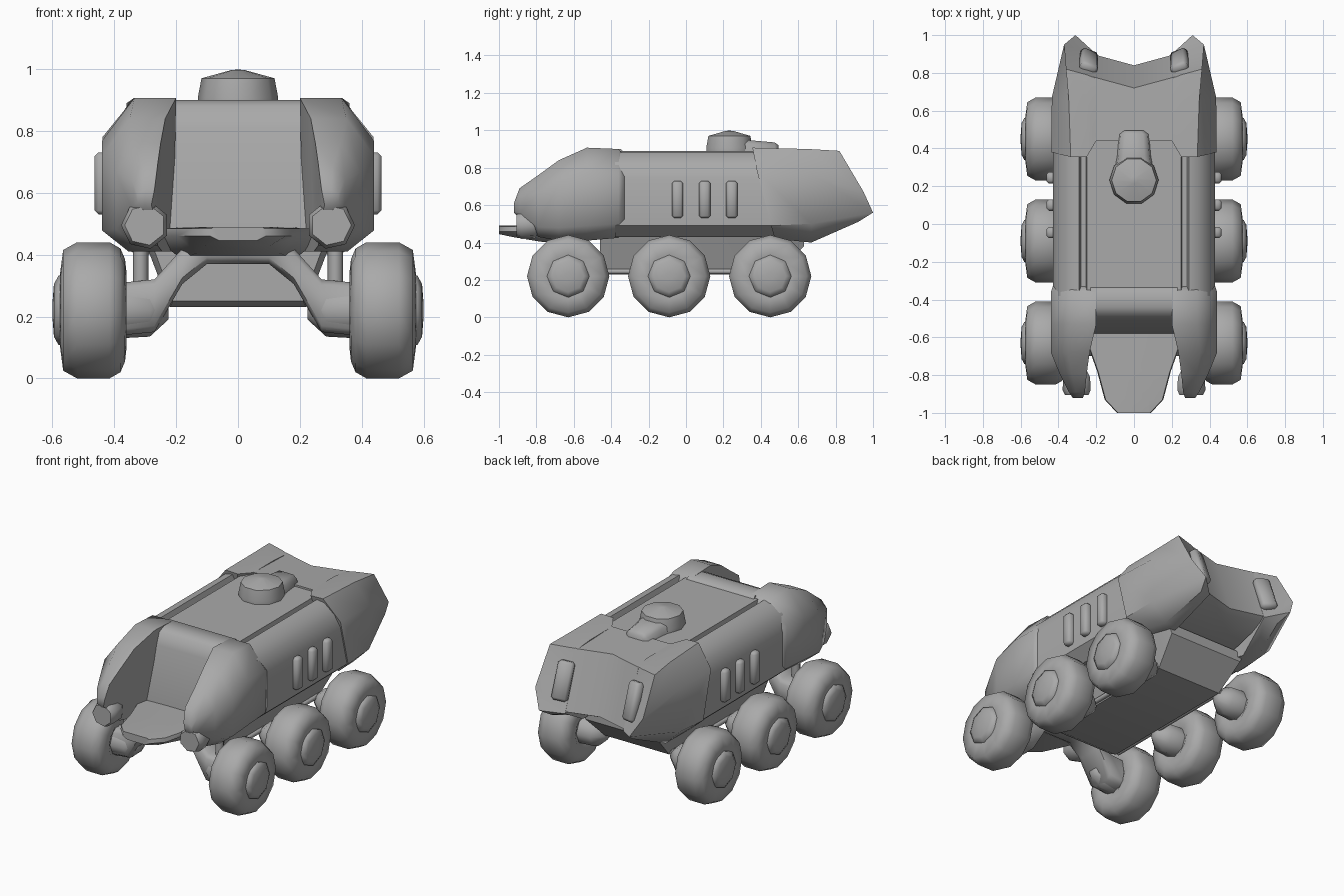
import bpy, bmesh, math
from mathutils import Matrix, Vector

old = bpy.data.objects.get("Cube")
if old:
    bpy.data.objects.remove(old, do_unlink=True)

GREY = (0.4, 0.4, 0.4, 1)
grey = bpy.data.materials.new("plain_grey")
grey.use_nodes = True
grey.diffuse_color = GREY
grey.node_tree.nodes["Principled BSDF"].inputs["Base Color"].default_value = GREY


def finish(name, bm, mirror=False, angle=60):
    """Turn a bmesh into a shaded object, optionally mirrored across x."""
    bmesh.ops.recalc_face_normals(bm, faces=bm.faces[:])
    mesh = bpy.data.meshes.new(name)
    bm.to_mesh(mesh)
    bm.free()
    mesh.materials.append(grey)
    obj = bpy.data.objects.new(name, mesh)
    bpy.context.collection.objects.link(obj)
    if mirror:
        obj.modifiers.new("mirror", 'MIRROR')
    bpy.ops.object.select_all(action='DESELECT')
    obj.select_set(True)
    bpy.context.view_layer.objects.active = obj
    bpy.ops.object.shade_smooth_by_angle(angle=math.radians(angle))
    return obj


def loft(name, rings, mirror=False, angle=60):
    """Skin closed rings of equal length and cap both ends."""
    bm = bmesh.new()
    loops = [[bm.verts.new(p) for p in ring] for ring in rings]
    n = len(loops[0])
    for a, b in zip(loops, loops[1:]):
        for i in range(n):
            j = (i + 1) % n
            bm.faces.new((a[i], a[j], b[j], b[i]))
    caps = [bm.faces.new(loops[0]), bm.faces.new(loops[-1])]
    bmesh.ops.triangulate(bm, faces=caps)
    return finish(name, bm, mirror, angle)


def lathe(name, profile, origin, axis, sides, mirror=False, angle=60):
    """Turn a (radius, distance) profile around an axis through origin."""
    turn = Vector(axis).to_track_quat('Z', 'Y').to_matrix()
    steps = [2 * math.pi * k / sides for k in range(sides)]
    rings = [[Vector(origin) + turn @ Vector((r * math.cos(t), r * math.sin(t), d))
              for t in steps] for r, d in profile]
    return loft(name, rings, mirror, angle)


def along(name, half, y0, y1):
    """Prism of half an (x, z) outline, completed by symmetry, along y."""
    full = half + [(-x, z) for x, z in reversed(half)]
    return loft(name, [[(x, y, z) for x, z in full] for y in (y0, y1)], angle=40)


def bevel_box(name, size, matrix, bevel):
    bm = bmesh.new()
    bmesh.ops.create_cube(bm, size=1, matrix=Matrix.Diagonal((*size, 1)))
    bmesh.ops.bevel(bm, geom=bm.edges[:], offset=bevel, segments=1, affect='EDGES')
    bmesh.ops.transform(bm, matrix=matrix, verts=bm.verts[:])
    return finish(name, bm, mirror=True)


# Main hull with a groove each side of the roof deck
along("hull", [(.25, .885), (.255, .86), (.28, .86), (.29, .89), (.34, .88),
               (.40, .82), (.43, .74), (.43, .49), (.36, .43)], -.38, .52)

# Lower chassis tub
loft("chassis", [[(-a, y, .44), (a, y, .44), (b, y, z), (-b, y, z)]
                 for y, a, b, z in ((-.46, .28, .21, .25), (-.42, .30, .22, .23),
                                    (.48, .30, .22, .23), (.63, .28, .25, .38))], angle=35)

# Rounded roof bar running down into the windshield
loft("windshield", [[(x, y, z) for y, z in (
    (-.33, .88), (-.35, .90), (-.44, .90), (-.485, .88), (-.51, .81),
    (-.58, .49), (-.58, .42), (-.33, .42))] for x in (-.23, .23)])

# Hood plate
loft("hood", [[(-w, y, .485), (-.08, y, .49), (.08, y, .49), (w, y, .485),
               (w + .005, y, .46), (w * .7, y, low), (-w * .7, y, low), (-w - .005, y, .46)]
              for y, w, low in ((-.56, .27, .39), (-.64, .24, .39), (-.78, .19, .405),
                                (-.93, .15, .43), (-1.0, .085, .445))])


# Front pods
def pod_ring(y, inner, outer, top, low):
    w, h = outer - inner, top - low
    return [(inner, y, top), (outer - .44 * w, y, top), (outer, y, top - .28 * h),
            (outer, y, low + .16 * h), (outer - .42 * w, y, low), (inner + .01, y, low)]


loft("front_pod", [pod_ring(*s) for s in (
    (-.33, .21, .43, .86, .46), (-.36, .20, .44, .90, .425), (-.53, .20, .44, .907, .41),
    (-.68, .235, .44, .84, .41), (-.79, .25, .395, .76, .43),
    (-.89, .26, .345, .69, .53), (-.92, .27, .325, .61, .56))], mirror=True)

# Headlights
lathe("headlight", [(.04, -.04), (.075, .02), (.078, .09), (.066, .115)],
      (.30, -.79, .495), (0, -1, 0), 7, mirror=True)

# Rear shell: side pods and the folded tail panel between them
loft("rear_pod", [
    [(.20, .44, .895), (.25, .355, .905), (.335, .355, .907), (.438, .38, .78),
     (.438, .455, .49), (.36, .475, .42), (.20, .475, .42)],
    [(.20, .65, .895), (.25, .65, .90), (.345, .65, .90), (.435, .67, .77),
     (.43, .67, .50), (.33, .67, .40), (.24, .67, .40)],
    [(.20, .77, .885), (.25, .79, .887), (.36, .82, .89), (.37, .95, .67),
     (.31, 1.0, .56), (.28, .92, .51), (.20, .90, .53)]], mirror=True, angle=45)
loft("tail_panel", [[(x, .44, .896), (x, .72 + s, .885), (x, .84 + s, .54),
                     (x, .80 + s, .52), (x, .60, .45), (x, .44, .45)]
                    for x, s in ((-.22, .06), (0, 0), (.22, .06))], angle=35)

# Tail lights, leaning with the panel
bevel_box("tail_light", (.095, .06, .23),
          Matrix.Translation((.24, .86, .71)) @ Matrix.Rotation(math.radians(20), 4, 'X')
          @ Matrix.Rotation(math.radians(22), 4, 'Z'), .015)

# Side vents
for i in range(3):
    bevel_box(f"side_vent_{i + 1}", (.06, .06, .20),
              Matrix.Translation((.434, -.045 + .145 * i, .63)), .013)

# Turret and its rear housing
lathe("turret", [(.13, 0), (.13, .02), (.118, .083), (.02, .11), (.001, .111)],
      (0, .232, .887), (0, 0, 1), 10)
loft("turret_housing", [[(-w, y, .88), (w, y, .88), (w * .9, y, top - .02), (w * .6, y, top),
                         (-w * .6, y, top), (-w * .9, y, top - .02)]
                        for y, w, top in ((.25, .11, .955), (.36, .09, .945),
                                          (.475, .08, .935), (.495, .055, .92))])

# Wheels, hubs and axle stubs
for label, y in (("front", -.63), ("middle", -.09), ("rear", .45)):
    spot = (.465, y, .22)
    lathe(label + "_wheel", [(.09, -.09), (.12, -.105), (.165, -.10), (.20, -.085), (.22, -.05),
                             (.22, .055), (.195, .10), (.12, .11), (.09, .10)],
          spot, (1, 0, 0), 12, mirror=True, angle=80)
    lathe(label + "_hub", [(.115, .10), (.112, .115), (.085, .13), (.02, .135)],
          spot, (1, 0, 0), 8, mirror=True)
    lathe(label + "_axle", [(.03, -.24), (.085, -.18), (.09, -.09)],
          spot, (1, 0, 0), 8, mirror=True)

# Thin rods joining the middle and rear axles to the chassis
lathe("axle_rod", [(.014, 0), (.014, .90)], (.235, -.42, .245), (0, 1, 0), 8, mirror=True)

# Arched front axle beam
loft("front_beam", [[(x, -.70, top - .02), (x, -.67, top), (x, -.56, top), (x, -.53, top - .02),
                     (x, -.53, low + .02), (x, -.56, low), (x, -.67, low), (x, -.70, low + .02)]
                    for x, top, low in ((0, .46, .37), (.10, .46, .37), (.18, .42, .305),
                                        (.27, .32, .15), (.37, .31, .14))],
     mirror=True)

# Front suspension struts
lathe("front_strut", [(.025, 0), (.025, .16)], (.315, -.63, .29), (0, 0, 1), 8, mirror=True)
